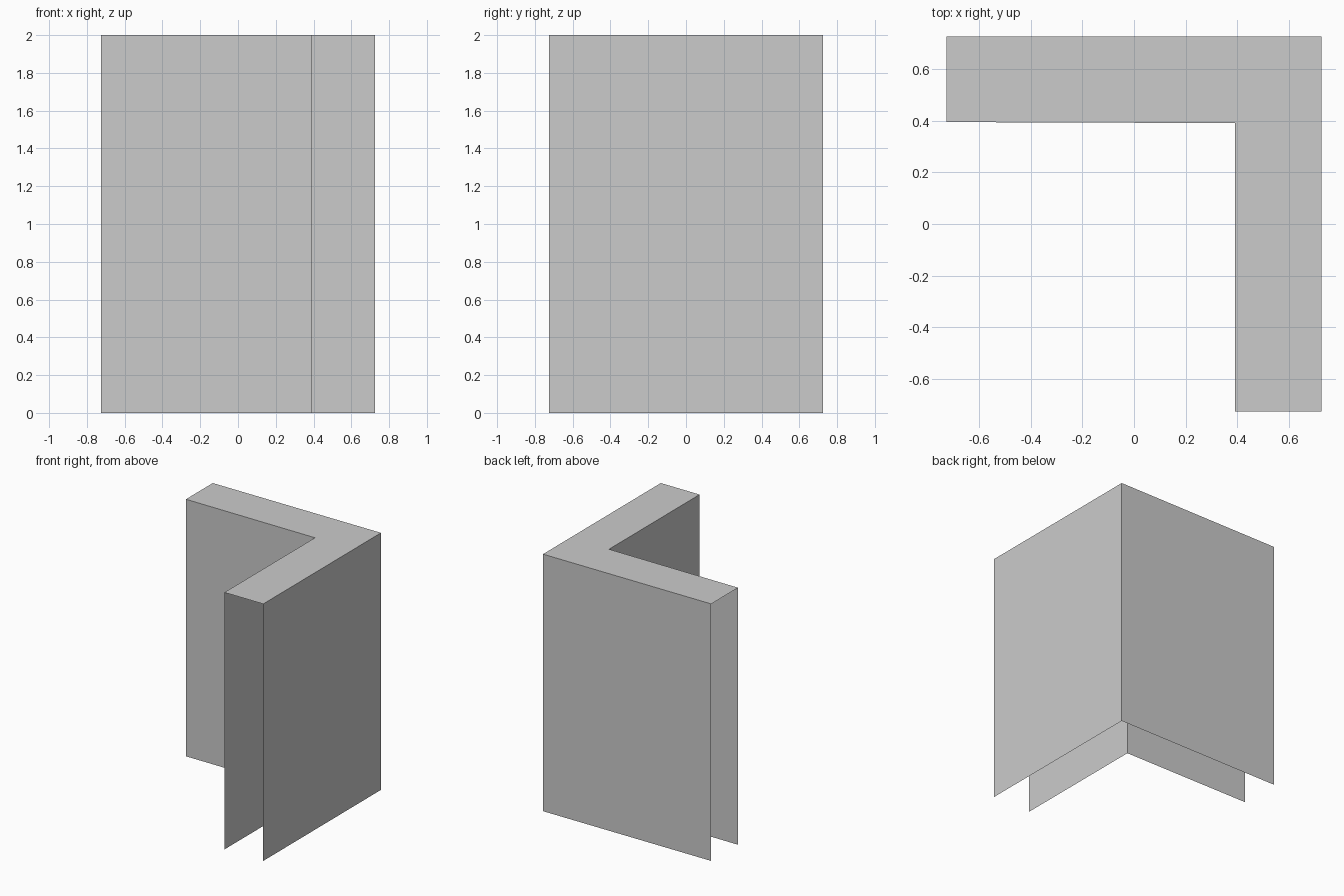
import bpy
import bmesh

cube = bpy.data.objects.get("Cube")
if cube:
    bpy.data.objects.remove(cube, do_unlink=True)

HALF = 0.724     # half of the outer width and depth
INNER = 0.39     # inner face of both wings
HEIGHT = 2.0

grey = bpy.data.materials.new("light grey")
grey.use_nodes = True
grey.diffuse_color = (0.6, 0.6, 0.6, 1)
grey.node_tree.nodes["Principled BSDF"].inputs["Base Color"].default_value = grey.diffuse_color

# Plan of the corner wall: outer path, then inner path back
plan = [(HALF, -HALF), (HALF, HALF), (-HALF, HALF),
        (-HALF, INNER + 0.004), (INNER, INNER), (INNER, -HALF)]

bm = bmesh.new()
top = [bm.verts.new((x, y, HEIGHT)) for x, y in plan]
base = [bm.verts.new((x, y, 0)) for x, y in plan]

# Top cap; the underside stays open
bm.faces.new(top)

# Outer and inner skins; both wing ends stay open
for i in (0, 1, 3, 4):
    bm.faces.new((base[i], base[i + 1], top[i + 1], top[i]))

mesh = bpy.data.meshes.new("corner_wall")
bm.to_mesh(mesh)
bm.free()
mesh.materials.append(grey)
wall = bpy.data.objects.new("corner_wall", mesh)
bpy.context.collection.objects.link(wall)
